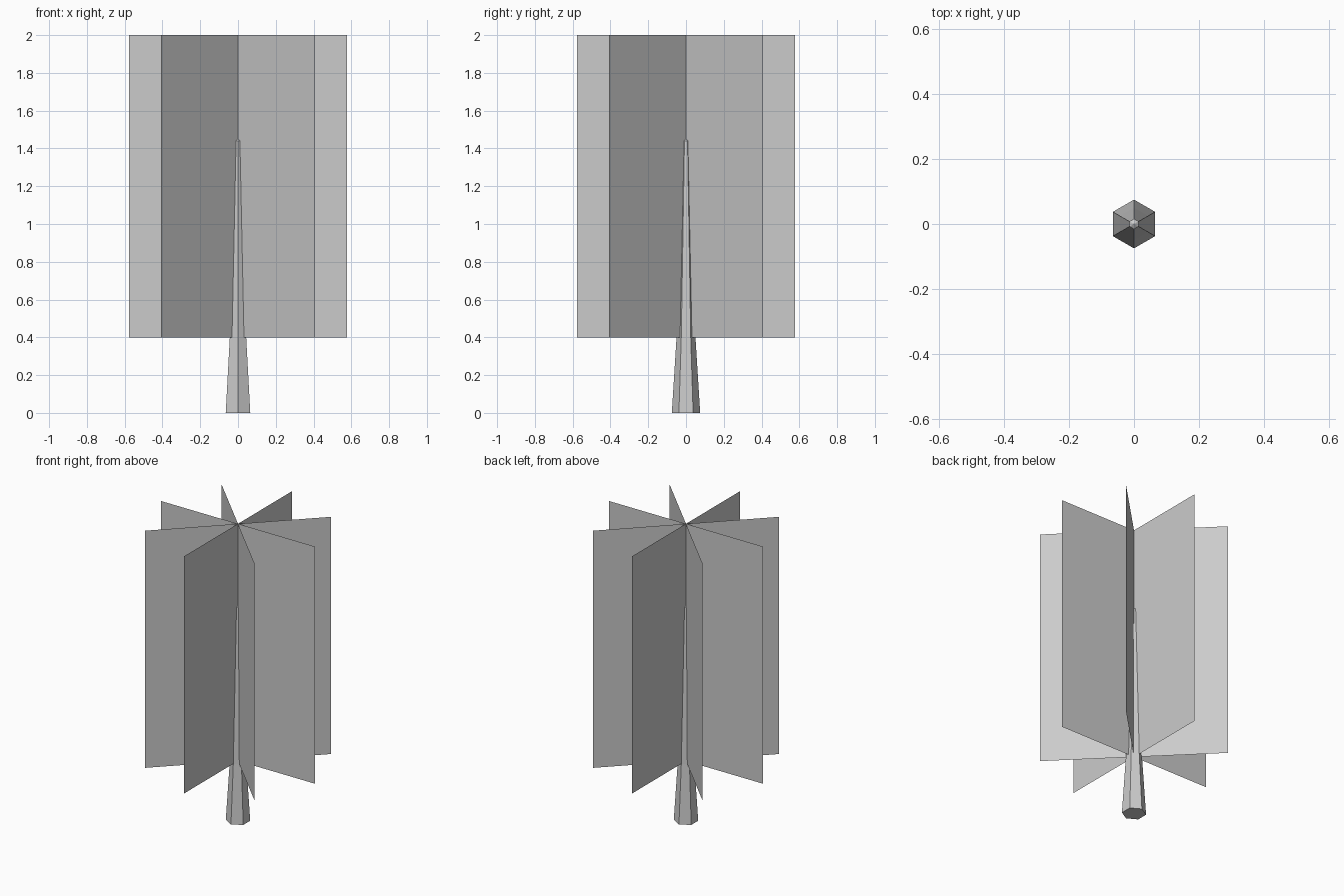
import bpy, bmesh
from math import sin, cos, pi

if "Cube" in bpy.data.objects:
    bpy.data.objects.remove(bpy.data.objects["Cube"])


def make_object(name, bm):
    mesh = bpy.data.meshes.new(name)
    bm.to_mesh(mesh)
    bm.free()
    obj = bpy.data.objects.new(name, mesh)
    bpy.context.collection.objects.link(obj)
    return obj


# Tapered six-sided trunk, flaring towards the ground
bm = bmesh.new()
rings = []
for z, r in [(0, 0.075), (0.4, 0.05), (1.44, 0.016)]:
    rings.append([bm.verts.new((r * sin(i * pi / 3), -r * cos(i * pi / 3), z))
                  for i in range(6)])
for low, high in zip(rings, rings[1:]):
    for i in range(6):
        j = (i + 1) % 6
        bm.faces.new((low[i], low[j], high[j], high[i]))
bm.faces.new(rings[0][::-1])
tip = bm.verts.new((0, 0, 1.45))
for i in range(6):
    bm.faces.new((rings[-1][i], rings[-1][(i + 1) % 6], tip))
make_object("trunk", bm)

# Four upright foliage cards crossing on the trunk axis
HALF_WIDTH, BOTTOM, TOP = 0.576, 0.4, 2.0
for k in range(4):
    bm = bmesh.new()
    bm.faces.new([bm.verts.new((x, 0, z)) for x, z in
                  [(-HALF_WIDTH, BOTTOM), (HALF_WIDTH, BOTTOM),
                   (HALF_WIDTH, TOP), (-HALF_WIDTH, TOP)]])
    card = make_object(f"foliage_card_{k + 1}", bm)
    card.rotation_euler.z = k * pi / 4
